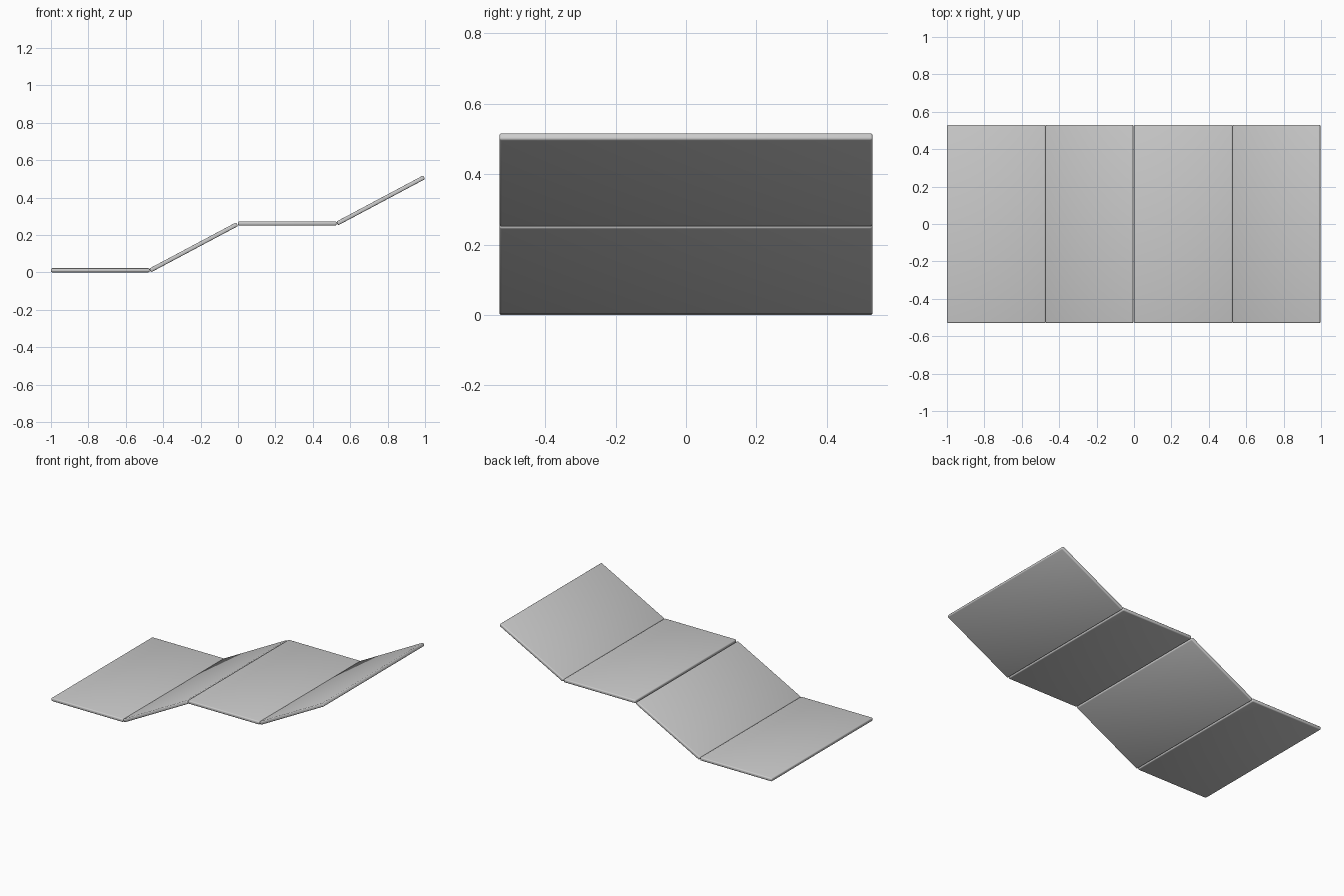
import bpy
import math

if "Cube" in bpy.data.objects:
    bpy.data.objects.remove(bpy.data.objects["Cube"])

L, W, T = 0.527, 1.06, 0.022      # panel length, width, thickness
TILT = math.radians(28)

grey = bpy.data.materials.new("panel grey")
grey.diffuse_color = (0.6, 0.6, 0.6, 1)
grey.use_nodes = True
grey.node_tree.nodes["Principled BSDF"].inputs["Base Color"].default_value = grey.diffuse_color


def panel(name, x, z, tilt):
    """Rounded slab whose centre line starts at (x, z) and rises by tilt."""
    bpy.ops.mesh.primitive_cube_add(size=1)
    ob = bpy.context.object
    ob.name = name
    ob.scale = (L, W, T)
    bpy.ops.object.transform_apply(scale=True)
    ob.location = (x + L / 2 * math.cos(tilt), 0, z + L / 2 * math.sin(tilt))
    ob.rotation_euler = (0, -tilt, 0)
    ob.data.materials.append(grey)
    # softened edges
    bev = ob.modifiers.new("rounded edges", 'BEVEL')
    bev.width, bev.segments = 0.007, 3
    bpy.ops.object.modifier_apply(modifier=bev.name)
    bpy.ops.object.shade_smooth_by_angle(angle=math.radians(35))


# two steps, each a flat panel followed by a sloping one
for i, step in enumerate(("lower", "upper")):
    x0, z0 = -1 + i * 1.0, T / 2 + i * 0.251
    panel(step + "_flat_panel", x0, z0, 0)
    panel(step + "_sloped_panel", x0 + L + 0.003, z0 - 0.001, TILT)
